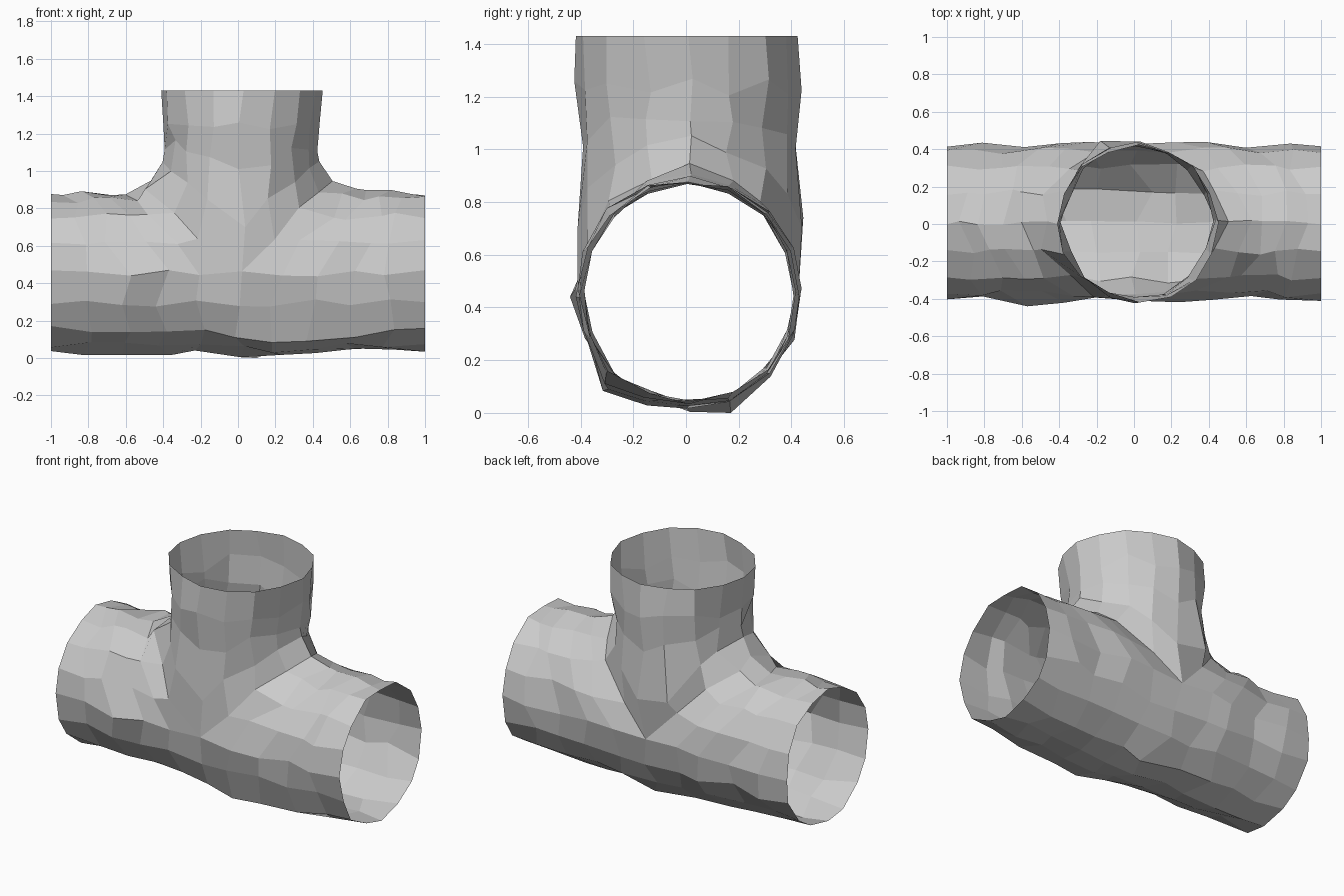
import bpy, bmesh, random
from math import sin, cos, pi, exp
from mathutils import Vector

if "Cube" in bpy.data.objects:
    bpy.data.objects.remove(bpy.data.objects["Cube"])

random.seed(4)
SIDES, ROWS = 16, 5
RY, RZ, CY, CZ, NECK, TOP = 0.415, 0.423, 0.01, 0.457, 1.24, 1.43
bm = bmesh.new()


def loft(rings):
    """Skin a list of closed rings of points with quads."""
    vs = [[bm.verts.new(p) for p in r] for r in rings]
    for a, b in zip(vs, vs[1:]):
        for k in range(SIDES):
            n = (k + 1) % SIDES
            bm.faces.new((a[k], a[n], b[n], b[k]))


def leg_point(side, k, t):
    """Horizontal leg: from the open end (t=0) to the saddle seam (t=1)."""
    a = 2 * pi * k / SIDES
    end = 0.5 * max(0, cos(a))
    x = side * (1 + (end - 1) * t)
    y = CY + RY * sin(a)
    z = CZ + RZ * cos(a) + 0.05 * max(0, cos(a)) * t ** 6
    # underside sags in the middle; lower front corner bulges right of centre
    z -= 0.025 * exp(-((x - 0.1) / 0.3) ** 2) * max(0, -cos(a)) ** 2
    if k == 10:
        w = exp(-((x - 0.3) / 0.4) ** 2)
        y, z = y - 0.025 * w, z - 0.085 * w
    return (x, y, z)


def branch_ring(t, rx, top):
    """Upright branch ring: from the saddle seam (t=0) to a level ring (t=1)."""
    ring = []
    for k in range(SIDES):
        a = 2 * pi * k / SIDES
        low = CZ + (RZ + 0.05) * abs(cos(a))
        cx = 0 if t == 0 else 0.02
        ring.append((cx + rx * cos(a), CY - 0.003 + RY * sin(a), low + (top - low) * t))
    return ring


# two horizontal legs meeting at the middle
for side in (-1, 1):
    loft([[leg_point(side, k, i / ROWS) for k in range(SIDES)] for i in range(ROWS + 1)])

# upright branch rising from the saddle seam (angle 0 points along +x)
loft([branch_ring(0, 0.5, NECK), branch_ring(0.33, 0.405, NECK),
      branch_ring(0.68, 0.4, NECK), branch_ring(1, 0.41, NECK), branch_ring(1, 0.425, TOP)])
bmesh.ops.remove_doubles(bm, verts=bm.verts, dist=0.005)

# rough hand-hewn surface: slide along the pipe more than in and out
for v in bm.verts:
    x, z = v.co.x, v.co.z
    amp = 0.015 if v.is_boundary else 0.02
    slide = (1, 1, 1.8) if z > 0.95 else (2, 1, 1)
    v.co += Vector([random.uniform(-amp, amp) * s for s in slide])
    if abs(x) > 0.999:
        v.co.x = x
    if abs(z - TOP) < 0.001:
        v.co.z = TOP

# distinct bumps: front belly, back shoulder, underside
for p in ((-0.57, -0.44, 0.44), (-0.18, 0.445, 0.74), (0.1, 0.17, 0.0)):
    p = Vector(p)
    v = min((v for v in bm.verts if not v.is_boundary), key=lambda v: (v.co - p).length)
    v.co = p
for v in bm.verts:
    v.co.z = max(v.co.z, 0.0)

bmesh.ops.recalc_face_normals(bm, faces=bm.faces)
mesh = bpy.data.meshes.new("pipe_tee")
bm.to_mesh(mesh)
bm.free()
bpy.context.collection.objects.link(bpy.data.objects.new("pipe_tee", mesh))
